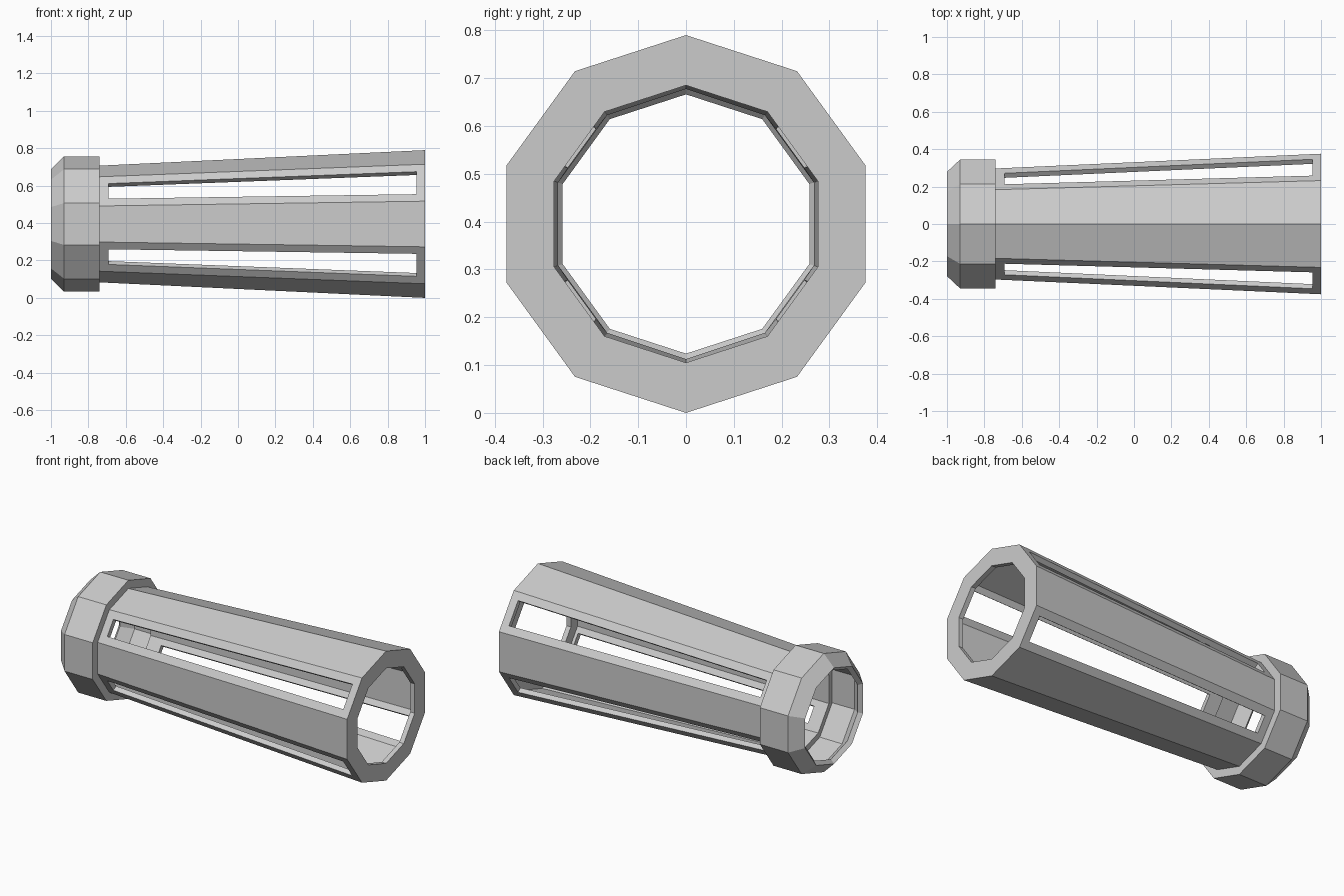
import bpy, bmesh, math

cube = bpy.data.objects.get("Cube")
if cube:
    bpy.data.objects.remove(cube, do_unlink=True)

SIDES = 10
AXIS_Z = 0.395

# Plain grey
grey = bpy.data.materials.new("grey")
grey.use_nodes = True
colour = (0.6, 0.6, 0.6, 1)
grey.diffuse_color = colour
grey.node_tree.nodes["Principled BSDF"].inputs["Base Color"].default_value = colour

# Outer profile as (x, radius): chamfered collar, step, flared tube, end lip
profile = [(-1, 0.293), (-0.93, 0.362), (-0.74, 0.362),
           (-0.74, 0.312), (1, 0.395), (1, 0.29)]
TUBE = 3

bm = bmesh.new()
rings = []
for x, r in profile:
    ring = []
    for i in range(SIDES):
        a = math.pi / 2 + math.tau * i / SIDES
        ring.append(bm.verts.new((x, r * math.cos(a), AXIS_Z + r * math.sin(a))))
    rings.append(ring)

tube_faces = []
for k in range(len(rings) - 1):
    for i in range(SIDES):
        j = (i + 1) % SIDES
        face = bm.faces.new((rings[k][i], rings[k + 1][i], rings[k + 1][j], rings[k][j]))
        if k == TUBE:
            tube_faces.append(face)
bm.normal_update()

# Normals point outwards
if tube_faces[0].normal.z < 0:
    bmesh.ops.reverse_faces(bm, faces=bm.faces[:])
    bm.normal_update()

# Long windows in the four diagonal sides of the tube
slots = [f for f in tube_faces if 0.4 < abs(f.normal.z) < 0.8]
bmesh.ops.inset_individual(bm, faces=slots, thickness=0.047, use_even_offset=True)
bmesh.ops.delete(bm, geom=slots, context='FACES')

mesh = bpy.data.meshes.new("slotted_tube")
bm.to_mesh(mesh)
bm.free()
mesh.materials.append(grey)
tube = bpy.data.objects.new("slotted_tube", mesh)
bpy.context.collection.objects.link(tube)

# Wall thickness, inwards
wall = tube.modifiers.new("wall", 'SOLIDIFY')
wall.thickness = 0.03
wall.offset = -1
wall.use_even_offset = True
